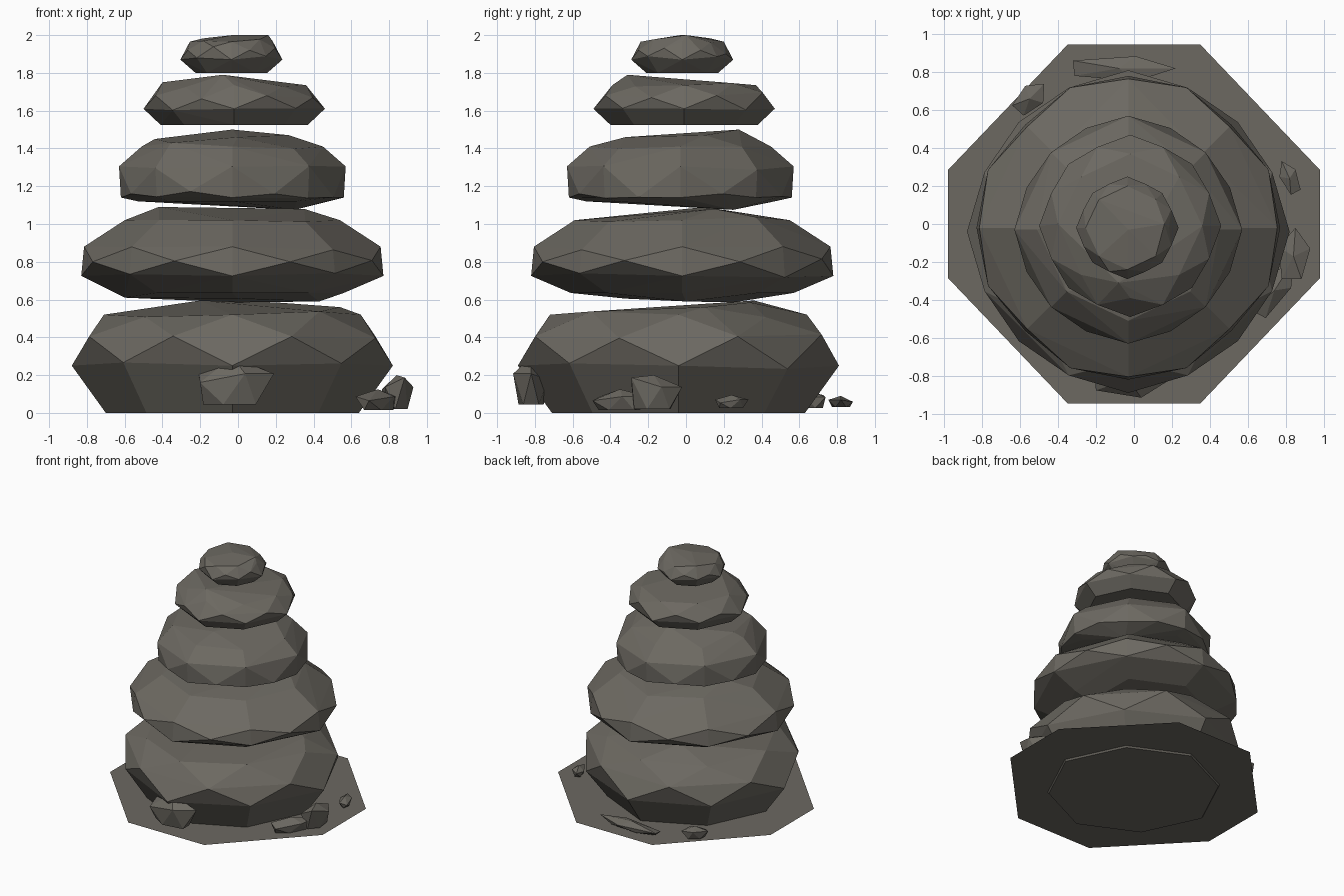
import bpy, bmesh, math, random
from mathutils import Vector

if "Cube" in bpy.data.objects:
    bpy.data.objects.remove(bpy.data.objects["Cube"])

random.seed(4)
mat = bpy.data.materials.new("dark_stone")
mat.diffuse_color = (0.15, 0.14, 0.12, 1)
mat.use_nodes = True
mat.node_tree.nodes["Principled BSDF"].inputs["Base Color"].default_value = mat.diffuse_color


def finish(name, bm):
    me = bpy.data.meshes.new(name)
    bm.to_mesh(me)
    bm.free()
    me.materials.append(mat)
    bpy.context.collection.objects.link(bpy.data.objects.new(name, me))


def hull(name, pts):
    bm = bmesh.new()
    vs = [bm.verts.new(p) for p in pts]
    bmesh.ops.convex_hull(bm, input=vs)
    bmesh.ops.delete(bm, geom=[v for v in bm.verts if not v.link_faces], context='VERTS')
    bmesh.ops.dissolve_limit(bm, angle_limit=math.radians(2), verts=bm.verts, edges=bm.edges)
    bmesh.ops.recalc_face_normals(bm, faces=bm.faces)
    finish(name, bm)


def ring(cx, cy, r, z, phase=0, jitter=0.0, n=8):
    for i in range(n):
        a = (i + phase) * math.tau / n
        k = 0.96 if i % 2 and not phase else 1
        dz = random.uniform(-jitter, jitter) if i % 2 else 0
        yield (cx + r * k * math.cos(a), cy + r * k * math.sin(a), z + dz)


def stone(name, cx, cy, profile, peaks):
    """Hull of eight-sided rings (radius, height) plus a few high points.
    The third ring is turned half a step for a faceted look."""
    pts = list(peaks)
    for i, (r, z) in enumerate(profile):
        pts += ring(cx, cy, r, z, 0.5 if i == 2 else 0, 0.02 if i else 0)
    hull(name, pts)


# Stacked stones, bottom to top
stone("base_stone", -.03, -.04, [(.67, 0), (.85, .25), (.82, .405), (.68, .52)],
      [(-.2, .36, .595), (.2, .34, .585), (.54, .1, .56)])
stone("second_stone", -.03, -.02, [(.59, .635), (.80, .725), (.80, .80), (.785, .88), (.57, 1.02)],
      [(-.42, .1, 1.09), (.35, .15, 1.08), (-.6, -.1, .61), (.43, 0, .59), (0, .25, .585), (0, -.32, .605)])
stone("third_stone", -.03, -.03, [(.5, 1.12), (.59, 1.14), (.58, 1.16), (.6, 1.305), (.48, 1.41)],
      [(-.03, .28, 1.5), (-.44, 0, 1.45), (.27, .1, 1.47), (0, -.32, 1.46), (.3, .25, 1.075)])
stone("fourth_stone", -.02, -.01, [(.39, 1.525), (.48, 1.61), (.45, 1.68), (.38, 1.735)],
      [(-.08, -.31, 1.79), (-.4, 0, 1.75)])
stone("top_stone", -.035, -.02, [(.19, 1.8), (.27, 1.87), (.25, 1.92), (.22, 1.965)],
      [(.16, 0, 2), (-.03, -.03, 2)])

# Flat octagonal ground patch: two corners per quadrant
bm = bmesh.new()
corners = [(sx * x, sy * y, .013) for sx in (1, -1) for sy in (1, -1)
           for x, y in ((.98, .285), (.35, .945))]
corners.sort(key=lambda p: math.atan2(p[1], p[0]))
bm.faces.new([bm.verts.new(p) for p in corners])
finish("ground_patch", bm)


def chip(name, loc, size, turn):
    """Small angular stone: jittered five-sided double ring."""
    pts = []
    for x, y, z in [*ring(0, 0, .5, .15, 0, .3, 5), *ring(0, 0, .35, -.5, .5, 0, 5), (0, 0, .5)]:
        p = Vector((x * size[0], y * size[1], z * size[2]))
        c, s = math.cos(turn), math.sin(turn)
        pts.append((loc[0] + c * p.x - s * p.y, loc[1] + s * p.x + c * p.y, loc[2] + p.z))
    hull(name, pts)


# Chips lying around the base stone
chip("front_chip", (-.03, -.82, .17), (.44, .20, .25), 0)
chip("right_chip", (.84, -.17, .11), (.30, .18, .18), 1.5)
chip("right_front_chip", (.74, -.35, .07), (.38, .14, .11), 1.0)
chip("right_back_chip", (.82, .24, .06), (.20, .10, .07), 2.0)
chip("back_chip", (-.08, .82, .06), (.60, .14, .06), 0)
chip("back_left_chip", (-.55, .66, .07), (.22, .14, .09), .8)
